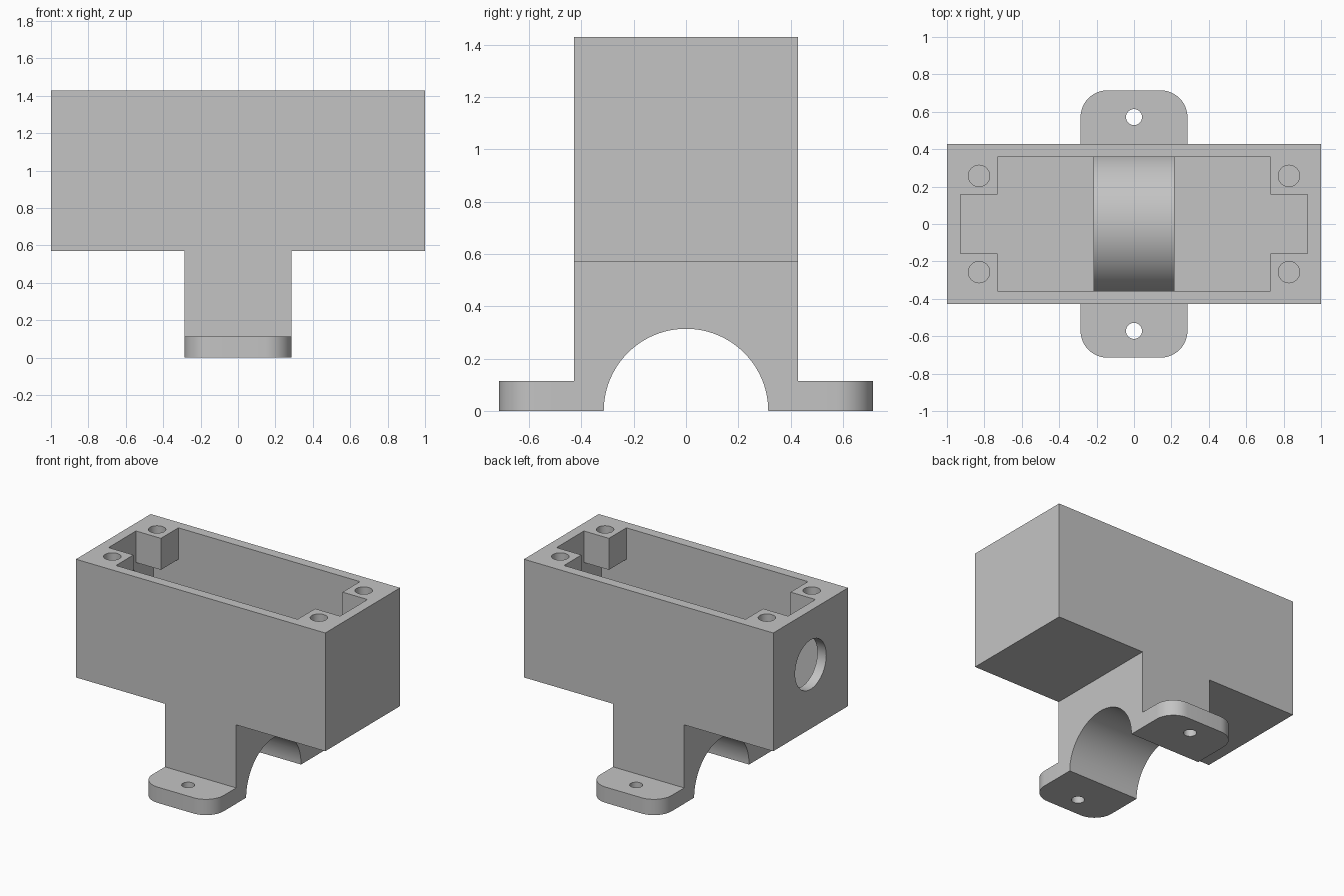
import bpy, bmesh, math

cube = bpy.data.objects.get("Cube")
if cube:
    bpy.data.objects.remove(cube, do_unlink=True)

# Main dimensions
MM = 1 / 70
WALL = 5 * MM
HALF_X, HALF_Y = 70 * MM, 30 * MM
BOX_Z, TOP_Z = 40 * MM, 100 * MM
STEM_X = 20 * MM
ARCH_R = 22 * MM
IN_X, IN_Y = HALF_X - WALL, HALF_Y - WALL
POST = 14 * MM
POST_Z = TOP_Z - 16 * MM
FLOOR_Z = BOX_Z + WALL
ABOVE = TOP_Z + WALL

grey = bpy.data.materials.new("light grey")
grey.use_nodes = True
grey.diffuse_color = (0.55, 0.55, 0.55, 1)
grey.node_tree.nodes["Principled BSDF"].inputs["Base Color"].default_value = (0.55, 0.55, 0.55, 1)


def prism(name, outline, axis, lo, hi):
    """Extrude a 2D outline along an axis; outline is (x,y), (x,z) or (y,z)."""
    def place(p, d):
        return {"x": (d, p[0], p[1]), "y": (p[0], d, p[1]), "z": (p[0], p[1], d)}[axis]
    bm = bmesh.new()
    ends = [[bm.verts.new(place(p, d)) for p in outline] for d in (lo, hi)]
    for end in ends:
        bm.faces.new(end)
    n = len(outline)
    for i in range(n):
        j = (i + 1) % n
        bm.faces.new((ends[0][i], ends[0][j], ends[1][j], ends[1][i]))
    bmesh.ops.recalc_face_normals(bm, faces=bm.faces)
    mesh = bpy.data.meshes.new(name)
    bm.to_mesh(mesh)
    bm.free()
    mesh.materials.append(grey)
    obj = bpy.data.objects.new(name, mesh)
    bpy.context.collection.objects.link(obj)
    return obj


def rect(a, b):
    return [(-a, -b), (a, -b), (a, b), (-a, b)]


def arc(cx, cy, r, start, end, n):
    return [(cx + r * math.cos(start + (end - start) * i / n),
             cy + r * math.sin(start + (end - start) * i / n)) for i in range(n + 1)]


def circle(cx, cy, r, n=48):
    return arc(cx, cy, r, 0, math.tau, n)[:-1]


def combine(part, operation):
    """Apply a boolean to the housing and discard the helper."""
    part.hide_render = True
    mod = housing.modifiers.new(part.name, "BOOLEAN")
    mod.operation = operation
    mod.solver = "EXACT"
    mod.object = part
    bpy.ops.object.modifier_apply(modifier=mod.name)
    bpy.data.objects.remove(part, do_unlink=True)


# T-shaped housing: wide box on a narrow stem
housing = prism("housing", [
    (-STEM_X, 0), (STEM_X, 0), (STEM_X, BOX_Z), (HALF_X, BOX_Z),
    (HALF_X, TOP_Z), (-HALF_X, TOP_Z), (-HALF_X, BOX_Z), (-STEM_X, BOX_Z)],
    "y", -HALF_Y, HALF_Y)
bpy.ops.object.select_all(action="DESELECT")
bpy.context.view_layer.objects.active = housing
housing.select_set(True)

# Mounting foot with rounded corners
r, foot_y = 10 * MM, 50 * MM
foot = []
for k, (sx, sy) in enumerate([(1, 1), (-1, 1), (-1, -1), (1, -1)]):
    a = k * math.pi / 2
    foot += arc(sx * (STEM_X - r), sy * (foot_y - r), r, a, a + math.pi / 2, 12)
combine(prism("foot", foot, "z", 0, 8 * MM), "UNION")

# Half-round saddle through the stem
combine(prism("saddle", circle(0, 0, ARCH_R, 96), "x", -HALF_X, HALF_X), "DIFFERENCE")

# Box cavity, then the cross-shaped opening that leaves four corner posts
combine(prism("cavity", rect(IN_X, IN_Y), "z", FLOOR_Z, POST_Z), "DIFFERENCE")
px, py = IN_X - POST, IN_Y - POST
opening = [(IN_X, -py), (IN_X, py), (px, py), (px, IN_Y),
           (-px, IN_Y), (-px, py), (-IN_X, py), (-IN_X, -py),
           (-px, -py), (-px, -IN_Y), (px, -IN_Y), (px, -py)]
combine(prism("opening", opening, "z", POST_Z - WALL, ABOVE), "DIFFERENCE")

# Stem pocket, floored by the outside of the saddle wall
outer = ARCH_R + WALL
a = math.acos(IN_Y / outer)
pocket = arc(0, 0, outer, a, math.pi - a, 64)
pocket[0], pocket[-1] = (IN_Y, pocket[0][1]), (-IN_Y, pocket[-1][1])
pocket += [(-IN_Y, FLOOR_Z + WALL), (IN_Y, FLOOR_Z + WALL)]
combine(prism("pocket", pocket, "x", -STEM_X + WALL, STEM_X - WALL), "DIFFERENCE")

# Screw holes in the posts and the foot
for sy in (-1, 1):
    for sx in (-1, 1):
        hole = circle(sx * (IN_X - POST / 2), sy * (IN_Y - POST / 2), 4 * MM)
        combine(prism("post_hole", hole, "z", POST_Z - WALL, ABOVE), "DIFFERENCE")
    hole = circle(0, sy * 40 * MM, 3 * MM)
    combine(prism("foot_hole", hole, "z", -WALL, 3 * WALL), "DIFFERENCE")

# Round cable port in one end wall
port = circle(0, (FLOOR_Z + TOP_Z) / 2, 12.5 * MM, 64)
combine(prism("cable_port", port, "x", -HALF_X - WALL, -IN_X + WALL), "DIFFERENCE")

bpy.ops.object.shade_smooth_by_angle(angle=math.radians(30))
